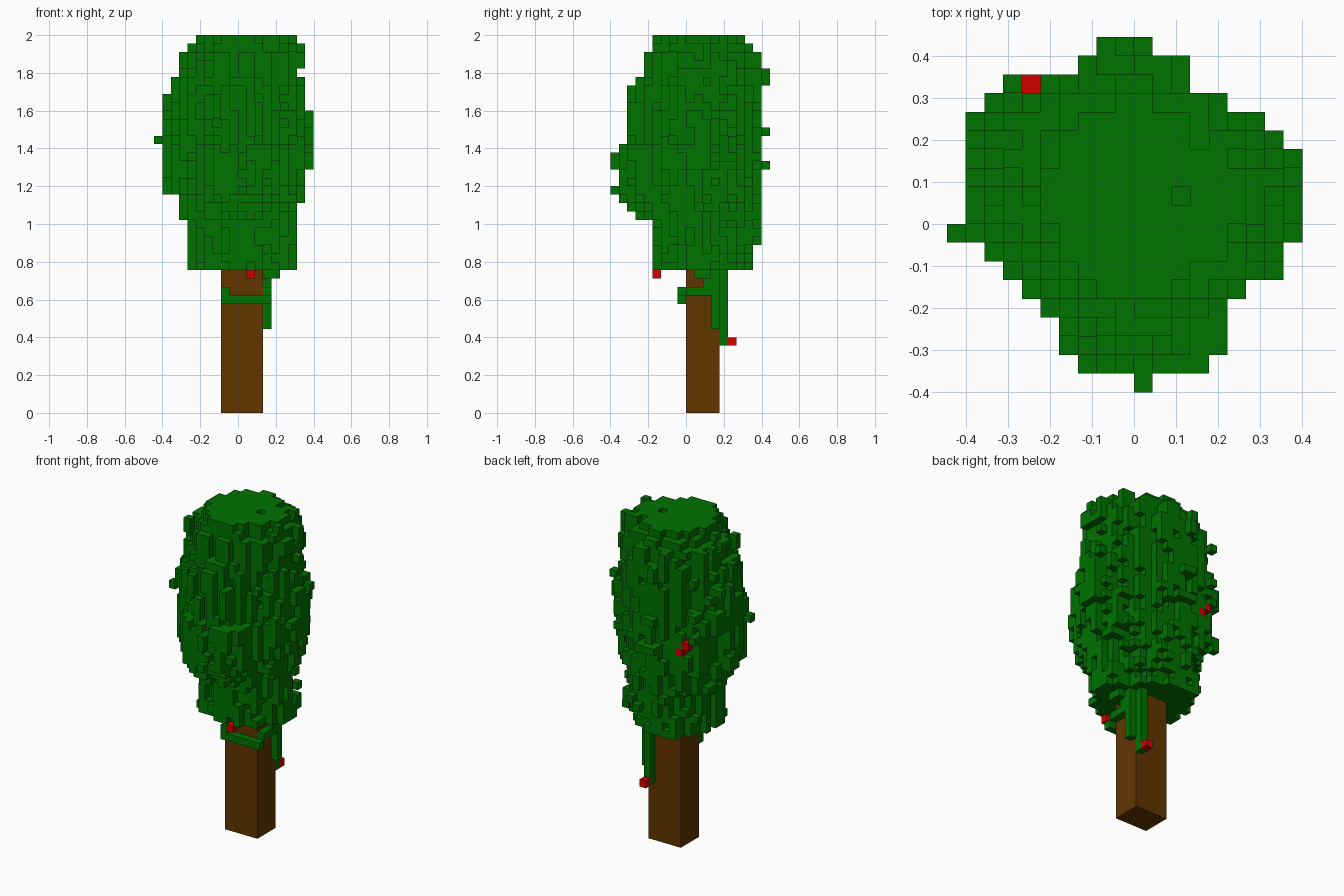
import bpy, bmesh, random

if "Cube" in bpy.data.objects:
    bpy.data.objects.remove(bpy.data.objects["Cube"])

S = 2 / 45          # cube size
random.seed(4)


def material(name, rgb):
    m = bpy.data.materials.new(name)
    m.diffuse_color = (*rgb, 1)
    m.use_nodes = True
    m.node_tree.nodes["Principled BSDF"].inputs["Base Color"].default_value = m.diffuse_color
    return m


LEAF = material("leaf_green", (0.0, 0.17, 0.0))
BARK = material("bark_brown", (0.12, 0.036, 0.0))
FRUIT = material("fruit_red", (0.65, 0.0, 0.0))

# Each side: direction and the four corners of that cube face
SIDES = [((1, 0, 0), [(1, 0, 0), (1, 1, 0), (1, 1, 1), (1, 0, 1)]),
         ((-1, 0, 0), [(0, 0, 0), (0, 0, 1), (0, 1, 1), (0, 1, 0)]),
         ((0, 1, 0), [(0, 1, 0), (0, 1, 1), (1, 1, 1), (1, 1, 0)]),
         ((0, -1, 0), [(0, 0, 0), (1, 0, 0), (1, 0, 1), (0, 0, 1)]),
         ((0, 0, 1), [(0, 0, 1), (1, 0, 1), (1, 1, 1), (0, 1, 1)]),
         ((0, 0, -1), [(0, 0, 0), (0, 1, 0), (1, 1, 0), (1, 0, 0)])]


def block(x0, x1, y0, y1, z0, z1):
    return {(x, y, z) for x in range(x0, x1) for y in range(y0, y1) for z in range(z0, z1)}


def cubes(name, cells, mat):
    """Mesh made of the outer faces of a set of grid cells."""
    bm = bmesh.new()
    verts = {}
    for c in sorted(cells):
        for d, corners in SIDES:
            if tuple(a + b for a, b in zip(c, d)) in cells:
                continue
            face = []
            for k in corners:
                p = tuple(a + b for a, b in zip(c, k))
                if p not in verts:
                    verts[p] = bm.verts.new([v * S for v in p])
                face.append(verts[p])
            bm.faces.new(face)
    me = bpy.data.meshes.new(name)
    bm.to_mesh(me)
    bm.free()
    me.materials.append(mat)
    ob = bpy.data.objects.new(name, me)
    bpy.context.collection.objects.link(ob)
    return ob


# Trunk
bpy.ops.mesh.primitive_cube_add(size=1, location=(0.5 * S, 2 * S, 8.5 * S))
trunk = bpy.context.object
trunk.name = "trunk"
trunk.scale = (5 * S, 4 * S, 17 * S)
trunk.data.materials.append(BARK)

# Crown: (layer count, reach to left, right, front, back), from the bottom up
LAYERS = [(2, 6, 7, 4, 8), (4, 6, 7, 4, 9), (1, 7, 7, 6, 9), (1, 7, 7, 7, 9),
          (1, 7, 8, 8, 9), (3, 9, 8, 9, 9), (1, 9, 9, 9, 10), (1, 9, 9, 10, 9),
          (1, 9, 10, 9, 9), (1, 10, 9, 7, 9), (2, 10, 9, 7, 10), (1, 9, 9, 7, 9),
          (2, 9, 8, 7, 9), (1, 8, 8, 7, 9), (1, 8, 8, 6, 10), (1, 7, 8, 5, 10),
          (1, 7, 9, 5, 9), (1, 7, 8, 5, 9), (1, 6, 8, 4, 8), (1, 5, 7, 4, 7)]
# Plan outline: left and right limit of each row, from front to back
WEST = [-1, 0, 3, 4, 4, 5, 6, 7, 8, 10, 10, 9, 9, 9, 9, 9, 8, 7, 3, 2]
EAST = [2, 2, 4, 5, 5, 5, 6, 8, 9, 9, 10, 9, 9, 9, 9, 7, 5, 3, 3, 1]
rows = [r[1:] for r in LAYERS for _ in range(r[0])]
crown = set()
for j in range(-10, 10):
    for i in range(-WEST[j + 10], EAST[j + 10]):
        bump = random.uniform(-0.15, 0.12)
        for k, (left, right, front, back) in enumerate(rows):
            if random.random() < 0.5:          # bumps run upward for a few cubes
                bump = random.uniform(-0.15, 0.12)
            x, y = i + 0.5, j + 0.5 - 1
            a = abs(x) / (left if x < 0 else right)
            b = abs(y) / (front + 1 if y < 0 else back - 1)
            p = (1.7 if front < 6 else 1.35) if y < 0 else (2.2 if x < 0 else 1.55)
            inside = -left <= i < right and -front <= j < back
            if inside and (a ** p + b ** p) ** (1 / p) < 0.99 + bump:
                crown.add((i, j, 17 + k))
crown.discard((2, 1, 44))                      # small pit in the top
crown -= block(-6, -5, 7, 9, 30, 45) | block(-5, -4, 7, 9, 29, 30)
cubes("crown", crown, LEAF)

# Hanging leaves around the trunk
vines = (block(3, 4, 3, 4, 10, 17) | block(2, 3, 4, 5, 8, 17)
         | block(3, 5, 1, 3, 16, 17) | block(3, 4, 2, 4, 15, 17)
         | block(-2, 4, -1, 0, 13, 14) | block(-2, -1, -1, 0, 14, 15)
         | block(3, 4, 0, 3, 14, 15))
cubes("hanging_leaves", vines, LEAF)

# Fruit
for n, c in enumerate([(1, -4, 16), (2, 5, 8), (-6, 7, 30), (-5, 7, 29)]):
    cubes(f"fruit_{n + 1}", {c}, FRUIT)
